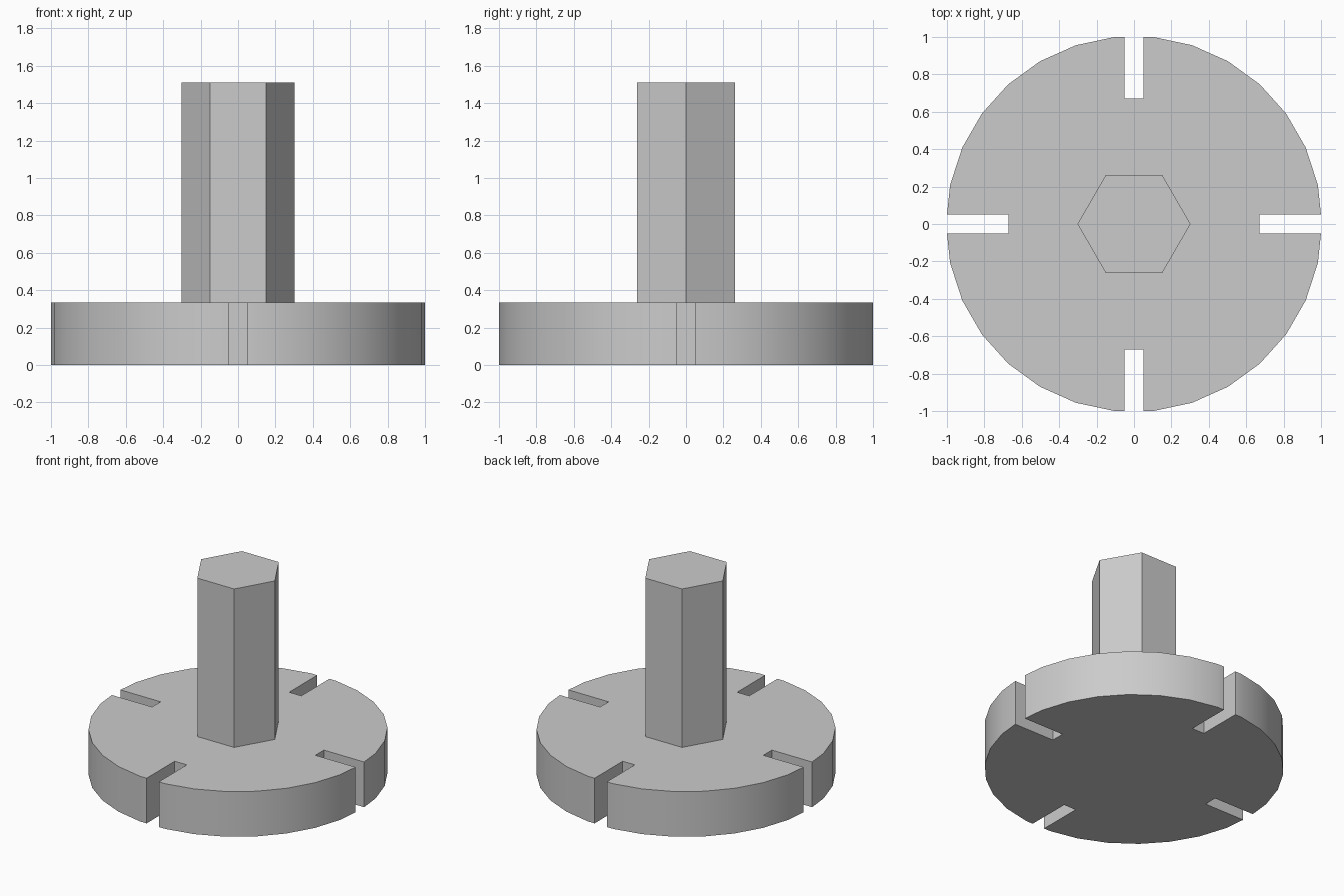
import bpy, bmesh, math

cube = bpy.data.objects.get("Cube")
if cube:
    bpy.data.objects.remove(cube, do_unlink=True)

SIDES, RADIUS = 30, 1.005
SLOT_HALF, SLOT_END = 0.05, 0.67
DISC_TOP, SHAFT_TOP = 0.335, 1.51

grey = bpy.data.materials.new("plain grey")
grey.use_nodes = True
colour = (0.6, 0.6, 0.6, 1)
grey.diffuse_color = colour
grey.node_tree.nodes["Principled BSDF"].inputs["Base Color"].default_value = colour


def ring(radius, sides):
    step = math.tau / sides
    return [(radius * math.cos(i * step), radius * math.sin(i * step)) for i in range(sides)]


def prism(name, outline, bottom, top):
    """Extrude a counter-clockwise outline between two heights."""
    bm = bmesh.new()
    base = bm.faces.new([bm.verts.new((x, y, bottom)) for x, y in outline])
    result = bmesh.ops.extrude_face_region(bm, geom=[base], use_keep_orig=True)
    for v in result["geom"]:
        if isinstance(v, bmesh.types.BMVert):
            v.co.z = top
    bmesh.ops.recalc_face_normals(bm, faces=bm.faces)
    mesh = bpy.data.meshes.new(name)
    bm.to_mesh(mesh)
    bm.free()
    mesh.materials.append(grey)
    obj = bpy.data.objects.new(name, mesh)
    bpy.context.collection.objects.link(obj)
    return obj


# Slotted disc: one quarter of the rim, mirrored around both axes
half_step = math.pi / SIDES
rim_x = RADIUS - SLOT_HALF * math.tan(half_step)
rim_y = RADIUS * math.cos(half_step)
arc = [p for p in ring(RADIUS, SIDES) if min(p) > SLOT_HALF]
quarter = [(SLOT_END, SLOT_HALF), (rim_x, SLOT_HALF), *arc,
           (SLOT_HALF, rim_y), (SLOT_HALF, SLOT_END)]
outline = []
for sx, sy in ((1, 1), (-1, 1), (-1, -1), (1, -1)):
    part = [(sx * x, sy * y) for x, y in quarter]
    outline += part if sx == sy else part[::-1]
disc = prism("slotted_disc", outline, 0, DISC_TOP)

# Hexagonal shaft standing on the disc
shaft = prism("hex_shaft", ring(0.302, 6), DISC_TOP, SHAFT_TOP)

# Smooth rim with crisp corners
bpy.ops.object.select_all(action="DESELECT")
disc.select_set(True)
bpy.context.view_layer.objects.active = disc
bpy.ops.object.shade_smooth_by_angle(angle=math.radians(30))
